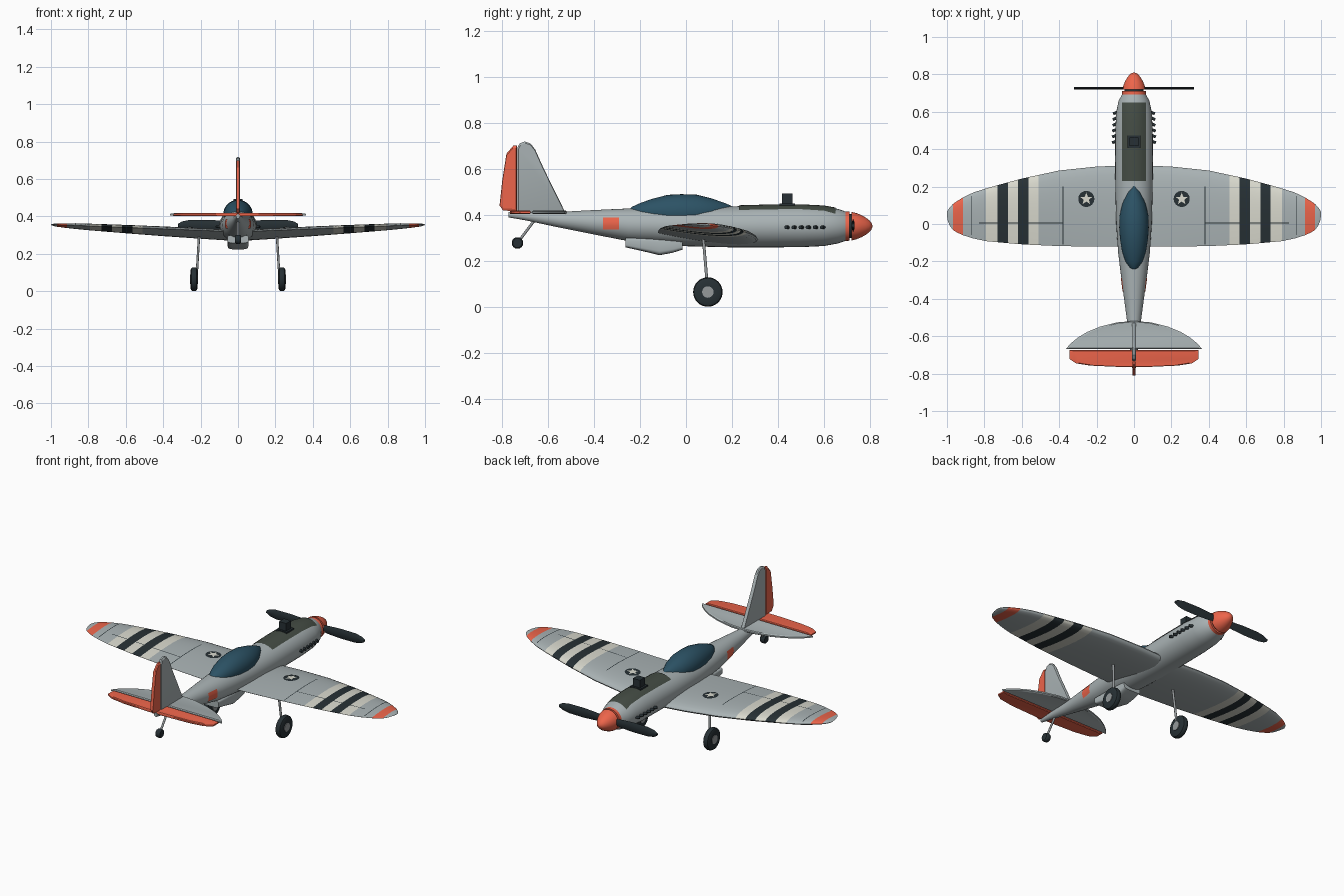
import bpy, bmesh, math
from mathutils import Vector

if "Cube" in bpy.data.objects:
    bpy.data.objects.remove(bpy.data.objects["Cube"])

def mat(name, c):
    m = bpy.data.materials.new(name)
    m.diffuse_color = (*c, 1)
    m.use_nodes = True
    m.node_tree.nodes["Principled BSDF"].inputs["Base Color"].default_value = m.diffuse_color
    return m

GREY = mat("grey_metal", (.40, .45, .46))
ORANGE = mat("orange", (.85, .13, .07))
DARK = mat("dark", (.02, .03, .035))
WHITE = mat("off_white", (.70, .70, .62))
GLASS = mat("canopy_blue", (.025, .085, .13))
OLIVE = mat("antiglare", (.06, .075, .06))
HUB = mat("hub_grey", (.3, .32, .33))

def make(name, verts, faces, m, closed=True, angle=35):
    me = bpy.data.meshes.new(name)
    me.from_pydata([tuple(v) for v in verts], [], faces)
    if closed:
        bm = bmesh.new()
        bm.from_mesh(me)
        bmesh.ops.recalc_face_normals(bm, faces=bm.faces)
        bm.to_mesh(me)
        bm.free()
    ob = bpy.data.objects.new(name, me)
    bpy.context.collection.objects.link(ob)
    me.materials.append(m)
    bpy.ops.object.select_all(action='DESELECT')
    ob.select_set(True)
    bpy.context.view_layer.objects.active = ob
    bpy.ops.object.shade_smooth_by_angle(angle=math.radians(angle))
    return ob

def loft(name, rings, m, angle=35):
    n = len(rings[0])
    verts = [p for r in rings for p in r]
    faces = [(i*n+j, i*n+(j+1) % n, (i+1)*n+(j+1) % n, (i+1)*n+j)
             for i in range(len(rings)-1) for j in range(n)]
    faces += [tuple(range(n)), tuple(range(len(verts)-n, len(verts)))]
    return make(name, verts, faces, m, True, angle)

def oval(y, zc, rx, rz, e=1.0, n=32):
    f = lambda v: math.copysign(abs(v)**e, v)
    return [(rx*f(math.cos(2*math.pi*k/n)), y, zc+rz*f(math.sin(2*math.pi*k/n))) for k in range(n)]

def lathe(name, profile, origin, axis, m, n=24):
    a = Vector(axis).normalized()
    u = a.orthogonal().normalized()
    v = a.cross(u)
    o = Vector(origin)
    return loft(name, [[o + a*d + r*(u*math.cos(2*math.pi*k/n) + v*math.sin(2*math.pi*k/n))
                        for k in range(n)] for d, r in profile], m)

def rod(name, p, q, r, m, n=12):
    d = Vector(q) - Vector(p)
    return lathe(name, [(0, r), (d.length, r)], p, d, m, n)

def plate(name, pts, t, place, m):
    # outline with slightly thinned edges, place(a, b, thickness offset) -> xyz
    ca = sum(p[0] for p in pts)/len(pts)
    cb = sum(p[1] for p in pts)/len(pts)
    ins = [(a+(ca-a)*.07, b+(cb-b)*.07) for a, b in pts]
    rings = [[place(a, b, h) for a, b in o] for o, h in
             ((ins, -t/2), (pts, -t/4), (pts, t/4), (ins, t/2))]
    return loft(name, rings, m, 20)

def interp(table, x):
    for a, b in zip(table, table[1:]):
        if a[0] <= x <= b[0]:
            f = (x-a[0])/(b[0]-a[0])
            return [p+(q-p)*f for p, q in zip(a[1:], b[1:])]
    return table[-1][1:]

# fuselage: y, centre height, half width, half height
BODY = [(-.77, .400, .010, .012), (-.70, .394, .018, .018), (-.55, .378, .033, .034),
        (-.40, .367, .053, .053), (-.25, .356, .073, .071), (-.15, .354, .085, .076),
        (0, .348, .095, .085), (.20, .347, .100, .089), (.35, .349, .101, .091),
        (.50, .350, .100, .091), (.60, .350, .095, .086), (.66, .350, .082, .075),
        (.695, .350, .062, .063)]
loft("fuselage", [oval(*s) for s in BODY], GREY)

# antiglare panel on the cowling, insignia rectangles on the sides
ys = [.23, .3, .35, .42, .5, .55, .6, .65]
xs = [-.064+.016*i for i in range(9)]
verts = []
for y in ys:
    zc, rx, rz = interp(BODY, y)
    verts += [(x, y, zc + rz*math.sqrt(1-(x/rx)**2) + .004) for x in xs]
make("antiglare_panel", verts, [(i*9+j, i*9+j+1, i*9+j+10, i*9+j+9)
     for i in range(len(ys)-1) for j in range(8)], OLIVE, False)
for s in (1, -1):
    verts = []
    for z in (.335, .352, .37, .387):
        for y in (-.36, -.29):
            zc, rx, rz = interp(BODY, y)
            verts.append((s*(rx*math.sqrt(1-((z-zc)/rz)**2)+.003), y, z))
    make("side_marking", verts, [(2*i, 2*i+1, 2*i+3, 2*i+2)[::s] for i in range(3)], ORANGE, False)

# canopy, belly scoop
loft("canopy", [oval(y, .41, rx, rz) for y, rx, rz in (
    (-.247, .006, .012), (-.235, .025, .024), (-.20, .046, .04), (-.15, .063, .058), (-.08, .075, .076),
    (-.02, .079, .079), (.045, .077, .077), (.11, .062, .061), (.17, .036, .04), (.205, .008, .025))], GLASS)
loft("belly_scoop", [oval(y, (.30+b)/2, .056, (.30-b)/2, .4) for y, b in (
    (-.262, .258), (-.19, .242), (-.115, .224), (-.06, .234), (-.015, .248))], GREY)

# wing planform: |x|, leading edge, trailing edge
PLAN = [(0, .315, -.122), (.2, .307, -.121), (.4, .286, -.118), (.6, .243, -.109), (.8, .188, -.091),
        (.86, .168, -.077), (.914, .142, -.06), (.945, .123, -.046), (.968, .107, -.032),
        (.986, .088, -.008), (.996, .073, .02), (1, .062, .045)]

def wing_point(x, s, side):
    le, te = interp(PLAN, abs(x))
    mid = (.288+.067*abs(x))*(1-s) + (.318+.039*abs(x))*s
    h = .625*(le-te)*(.2969*math.sqrt(s)-.126*s-.3516*s*s+.2843*s**3-.1016*s**4)
    return (x, le+(te-le)*s, mid+side*h)

def wing_top(x, y, lift):
    le, te = interp(PLAN, abs(x))
    p = wing_point(x, (le-y)/(le-te), 1)
    return (x, y, p[2]+lift)

half = [.1, .2, .3, .4, .51, .565, .62, .675, .73, .79, .86, .914, .945, .968, .986, .996, 1]
span = [-x for x in half[::-1]] + [0] + half
chord = [(1-math.cos(math.pi*i/14))/2 for i in range(15)]
wing = loft("wing", [[wing_point(x, s, 1) for s in chord] +
                     [wing_point(x, s, -1) for s in chord[-1:0:-1]] for x in span], GREY)
for m in (WHITE, DARK, ORANGE):
    wing.data.materials.append(m)
BANDS = [(.51, .565, 1), (.565, .62, 2), (.62, .675, 1), (.675, .73, 2), (.73, .79, 1), (.914, .968, 3)]
for p in wing.data.polygons:
    for a, b, i in BANDS:
        if a < abs(p.center.x) < b:
            p.material_index = i

# wing markings and panel lines
def line(name, p, q, w=.0022, n=14):
    d = (Vector(q)-Vector(p))
    o = Vector((-d.y, d.x)).normalized()*w
    verts = []
    for i in range(n+1):
        c = Vector(p)+d*i/n
        verts += [wing_top(*(c-o), .0015), wing_top(*(c+o), .0015)]
    make(name, verts, [(2*i, 2*i+2, 2*i+3, 2*i+1) for i in range(n)], DARK, False)

for s in (1, -1):
    for name, n, r, lift, m in (("roundel", 30, .043, .003, DARK), ("star", 10, .034, .005, WHITE)):
        pts = [(s*.255, .134)]
        for k in range(n):
            rr = r*.42 if name == "star" and k % 2 else r
            a = math.pi/2 + 2*math.pi*k/n
            pts.append((s*.255+rr*math.cos(a), .134+rr*math.sin(a)))
        make(name, [wing_top(x, y, lift) for x, y in pts],
             [(0, k+1, (k+1) % n+1) for k in range(n)], m, False)
    line("flap_line", (s*.38, -.11), (s*.38, .2))
    line("aileron_hinge_line", (s*.38, .005), (s*.83, .005))
    line("tip_line", (s*.87, -.06), (s*.87, .15))

# tail surfaces
upright = lambda a, b, h: (h, a, b)
flat = lambda a, b, h: (a, b, .41+h)
plate("fin", [(-.733, .40), (-.733, .69), (-.722, .71), (-.70, .718), (-.676, .71), (-.655, .683),
              (-.616, .596), (-.522, .405)], .02, upright, GREY)
plate("rudder", [(-.735, .415), (-.735, .70), (-.75, .70), (-.78, .665), (-.798, .55), (-.81, .44),
                 (-.795, .418)], .018, upright, ORANGE)
stab = [(.09, -.526), (.18, -.548), (.25, -.577), (.30, -.607), (.34, -.64), (.364, -.668)]
elev = [(.345, -.675), (.345, -.722), (.31, -.745), (.235, -.757), (.06, -.765)]
for name, o, m in (("stabilizer", [(0, -.518)]+stab, GREY), ("elevator", elev, ORANGE)):
    plate(name, o + [(-x, y) for x, y in o[::-1] if x > 0], .016, flat, m)

# propeller and spinner
lathe("spinner_ring", [(0, .062), (.002, .064), (.02, .063)], (0, .69, .35), (0, 1, 0), ORANGE, 32)
lathe("propeller_hub", [(0, .052), (.02, .052)], (0, .704, .35), (0, 1, 0), DARK, 32)
lathe("spinner", [(0, .062), (.02, .057), (.04, .049), (.06, .038), (.075, .027), (.085, .016), (.09, .003)],
      (0, .72, .35), (0, 1, 0), ORANGE, 32)
for s in (1, -1):
    loft("propeller_blade", [[(s*x, .726+dy, .353+dz*w) for dy, dz in
         ((.006, -.5), (.006, .5), (0, 1), (-.006, .5), (-.006, -.5), (0, -1))] for x, w in
         ((.02, .016), (.08, .024), (.16, .029), (.26, .028), (.30, .02), (.32, .008))], DARK)

# exhaust stubs
for s in (1, -1):
    for i in range(6):
        y = .44+.031*i
        rx = interp(BODY, y)[1]
        rod("exhaust_stub", (s*(rx-.015), y+.008, .345), (s*(rx+.016), y-.006, .345), .008, DARK)

# cowling intake box on its base
for name, w, z0, z1 in (("cowl_box_base", .034, .43, .448), ("cowl_box", .023, .445, .493)):
    loft(name, [[(a*w, .44+b*w, z) for a, b in ((-1, -1), (1, -1), (1, 1), (-1, 1))] for z in (z0, z1)], DARK)

# landing gear
def wheel(name, c, r, w):
    lathe(name+"_tire", [(-w*.5, r*.4), (-w*.5, r*.8), (-w*.38, r*.94), (-w*.15, r), (w*.15, r), (w*.38, r*.94),
                         (w*.5, r*.8), (w*.5, r*.4)], c, (1, 0, 0), DARK, 32)

for s in (1, -1):
    wheel("main_wheel", (s*.235, .095, .064), .064, .036)
    rod("main_wheel_hub", (s*.213, .095, .064), (s*.256, .095, .064), .025, HUB, 24)
    rod("main_gear_strut", (s*.208, .075, .30), (s*.222, .095, .064), .0065, HUB)
wheel("tail_wheel", (0, -.732, .277), .025, .03)
rod("tail_wheel_strut", (0, -.655, .38), (0, -.732, .277), .006, HUB)
